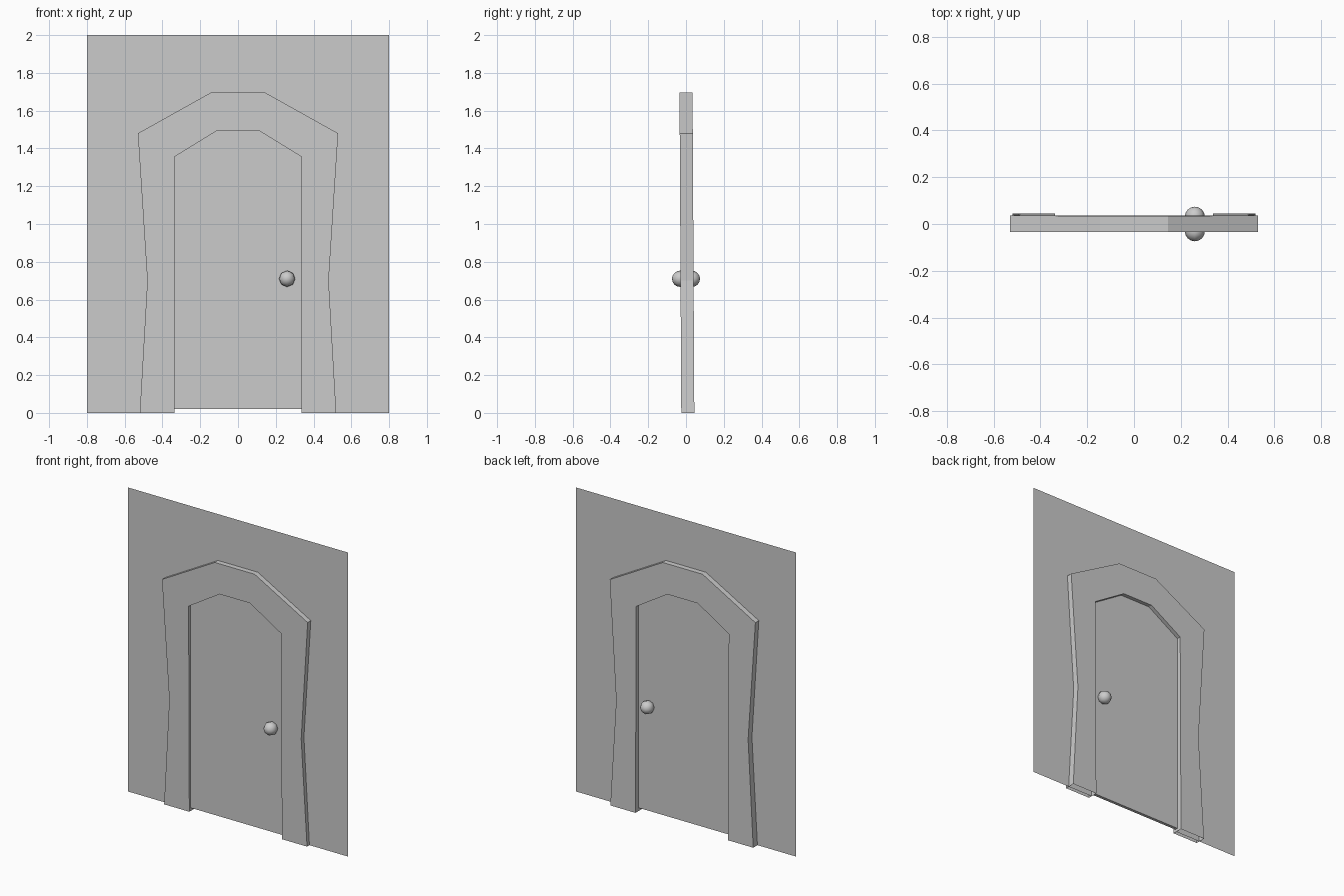
import bpy, bmesh, math
from mathutils import Matrix

if "Cube" in bpy.data.objects:
    bpy.data.objects.remove(bpy.data.objects["Cube"])


def make_object(name, bm):
    mesh = bpy.data.meshes.new(name)
    bm.to_mesh(mesh)
    bm.free()
    obj = bpy.data.objects.new(name, mesh)
    bpy.context.collection.objects.link(obj)
    return obj


def mirrored(half):
    # left-to-right outline from the left half
    return half + [(-x, z) for x, z in reversed(half)]


outer = mirrored([(-0.52, 0), (-0.48, 0.7), (-0.53, 1.48), (-0.145, 1.695)])
inner = mirrored([(-0.337, 0), (-0.337, 0.7), (-0.337, 1.355), (-0.11, 1.495)])

# wall: thin sheet with the doorway cut out
bm = bmesh.new()
outline = [(-0.8, 0), (-0.8, 2), (0.8, 2), (0.8, 0)] + inner[::-1]
bm.faces.new([bm.verts.new((x, 0, z)) for x, z in reversed(outline)])
make_object("wall", bm)

# door frame: slightly leaning band, thick enough to show on both sides
bm = bmesh.new()


def row(points, y):
    return [bm.verts.new((x, y + 0.009 - 0.0055 * z, z)) for x, z in points]


loops = [row(outer, -0.034), row(inner, -0.034), row(inner, 0.035), row(outer, 0.035)]
for a, b in zip(loops, loops[1:] + loops[:1]):
    for i in range(len(a) - 1):
        bm.faces.new((a[i], a[i + 1], b[i + 1], b[i]))
bmesh.ops.recalc_face_normals(bm, faces=bm.faces)
make_object("door_frame", bm)

# door: recessed slab filling the opening, just clear of the floor
bm = bmesh.new()
profile = mirrored([(-0.337, 0.02), (-0.337, 1.355), (-0.11, 1.495)])
face = bm.faces.new([bm.verts.new((x, -0.01, z)) for x, z in profile])
ext = bmesh.ops.extrude_face_region(bm, geom=[face], use_keep_orig=True)
for v in ext["geom"]:
    if isinstance(v, bmesh.types.BMVert):
        v.co.y = 0.01
bmesh.ops.recalc_face_normals(bm, faces=bm.faces)
make_object("door", bm)

# knobs: one on each side of the door
for name, y in (("front_knob", -0.031), ("back_knob", 0.031)):
    bm = bmesh.new()
    m = Matrix.Translation((0.26, y, 0.71)) @ Matrix.Rotation(math.pi / 2, 4, "X")
    bmesh.ops.create_uvsphere(bm, u_segments=8, v_segments=8, radius=0.043, matrix=m)
    for f in bm.faces:
        f.smooth = True
    make_object(name, bm)
